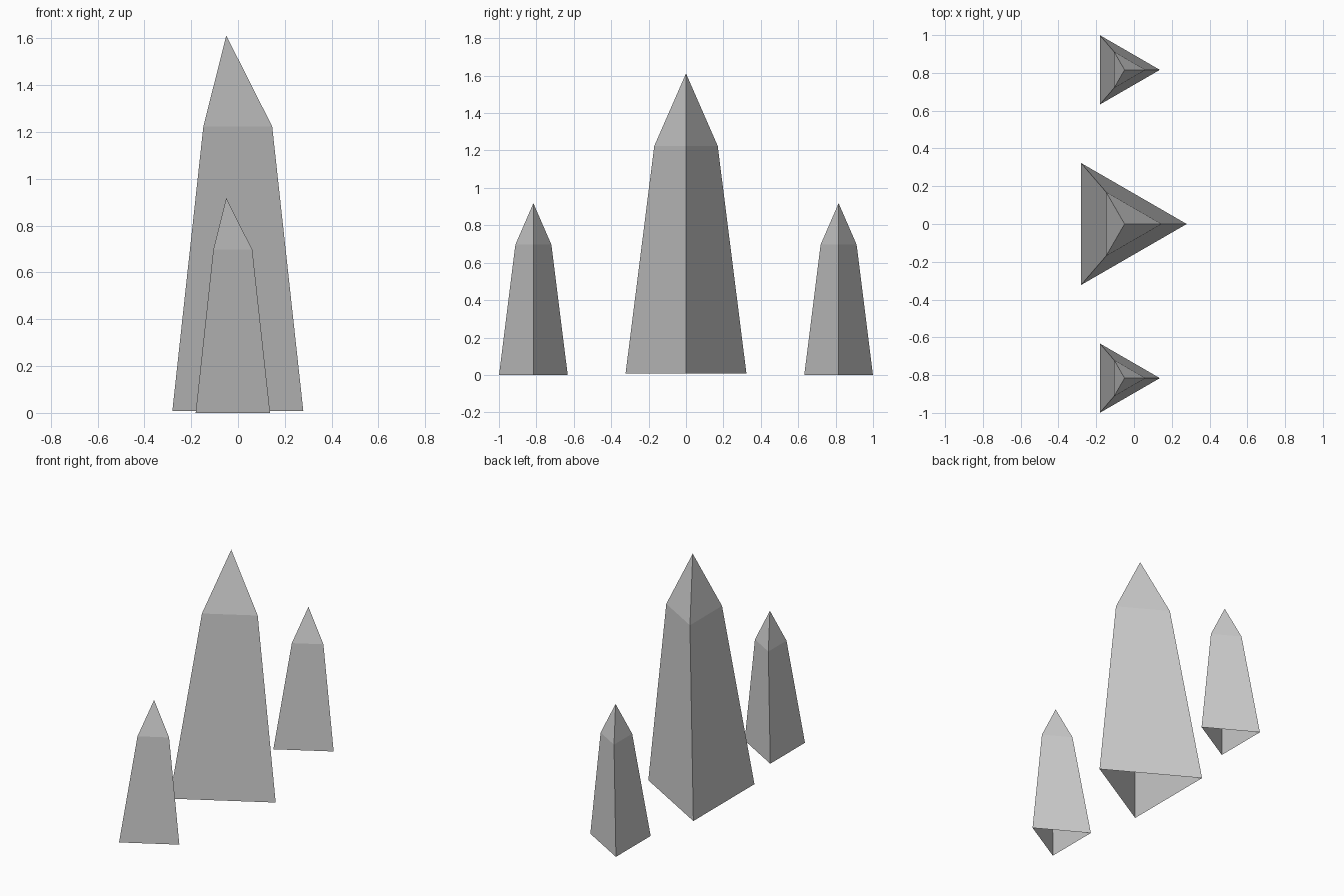
import bpy, bmesh
from math import cos, sin, pi

if "Cube" in bpy.data.objects:
    bpy.data.objects.remove(bpy.data.objects["Cube"])


def ring(bm, cx, radius, z):
    """Triangle with one corner pointing along +x."""
    return [bm.verts.new((cx + radius * cos(a), radius * sin(a), z))
            for a in (2 * pi * i / 3 for i in range(3))]


def spike(name, y, base, shoulder, tip):
    """Tapered three-sided shard with a pointed tip and open underside."""
    bm = bmesh.new()
    low, high = ring(bm, *base), ring(bm, *shoulder)
    apex = bm.verts.new((tip[0], 0, tip[1]))
    for i in range(3):
        j = (i + 1) % 3
        bm.faces.new((low[i], low[j], high[j], high[i]))
        bm.faces.new((high[i], high[j], apex))
    mesh = bpy.data.meshes.new(name)
    bm.to_mesh(mesh)
    bm.free()
    obj = bpy.data.objects.new(name, mesh)
    obj.location.y = y
    bpy.context.collection.objects.link(obj)


# Large central spike: (centre x, radius, z) rings, (x, z) tip
spike("centre_spike", 0, (-0.094, 0.373, 0.008), (-0.05, 0.196, 1.224), (-0.05, 1.612))

# Matching small spikes on either side
for side, name in ((-1, "front_spike"), (1, "back_spike")):
    spike(name, side * 0.816, (-0.075, 0.212, 0), (-0.05, 0.111, 0.697), (-0.05, 0.918))
